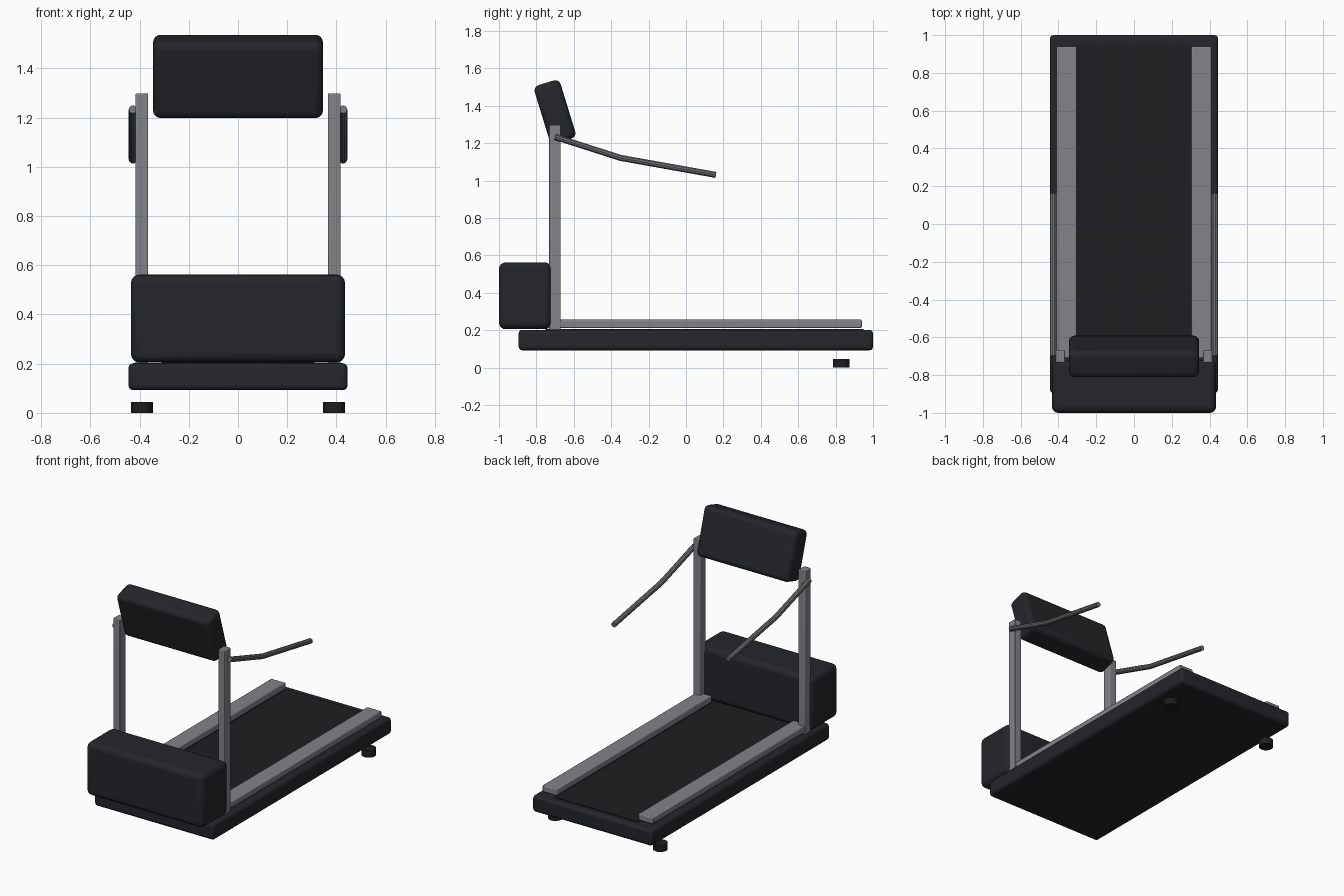
import bpy, math
from mathutils import Vector

if "Cube" in bpy.data.objects:
    bpy.data.objects.remove(bpy.data.objects["Cube"])


def material(name, rgb):
    m = bpy.data.materials.new(name)
    m.diffuse_color = (*rgb, 1)
    m.use_nodes = True
    m.node_tree.nodes["Principled BSDF"].inputs["Base Color"].default_value = m.diffuse_color
    return m


DARK = material("dark_plastic", (0.018, 0.019, 0.023))
BELT = material("belt_rubber", (0.012, 0.013, 0.014))
STEEL = material("grey_metal", (0.22, 0.23, 0.25))
TUBE = material("tube_metal", (0.16, 0.165, 0.18))


def box(name, lo, hi, mat, bevel=0.0, segments=3, tilt=0.0):
    lo, hi = Vector(lo), Vector(hi)
    bpy.ops.mesh.primitive_cube_add(size=1, location=(lo + hi) / 2)
    ob = bpy.context.object
    ob.name = name
    ob.scale = hi - lo
    bpy.ops.object.transform_apply(location=False, rotation=False, scale=True)
    ob.rotation_euler.x = tilt
    ob.data.materials.append(mat)
    if bevel:
        b = ob.modifiers.new("bevel", 'BEVEL')
        b.width = bevel
        b.segments = segments
        bpy.ops.object.shade_smooth_by_angle(angle=math.radians(35))
    return ob


def tube(name, points, radius, mat):
    cu = bpy.data.curves.new(name, 'CURVE')
    cu.dimensions = '3D'
    cu.bevel_depth = radius
    cu.bevel_resolution = 3
    cu.use_fill_caps = True
    sp = cu.splines.new('POLY')
    sp.points.add(len(points) - 1)
    for p, co in zip(sp.points, points):
        p.co = (*co, 1)
    ob = bpy.data.objects.new(name, cu)
    bpy.context.collection.objects.link(ob)
    cu.materials.append(mat)
    # turn the curve into a mesh tube
    bpy.ops.object.select_all(action='DESELECT')
    ob.select_set(True)
    bpy.context.view_layer.objects.active = ob
    bpy.ops.object.convert(target='MESH')
    bpy.ops.object.shade_smooth_by_angle(angle=math.radians(35))


# deck, belt and motor cover
box("deck", (-0.445, -0.895, 0.092), (0.445, 1.0, 0.202), DARK, 0.02)
box("running_belt", (-0.31, -0.75, 0.19), (0.31, 0.95, 0.207), BELT)
box("motor_cover", (-0.435, -1.0, 0.205), (0.435, -0.72, 0.562), DARK, 0.035, 4)

# tilted console
box("console", (-0.345, -0.773, 1.2045), (0.345, -0.628, 1.5295), DARK,
    0.03, 4, math.radians(17))

# parts repeated on both sides
for side, s in (("right", 1), ("left", -1)):
    def span(a, b):
        return sorted((s * a, s * b))

    x0, x1 = span(0.303, 0.41)
    box("foot_rail_" + side, (x0, -0.71, 0.212), (x1, 0.94, 0.256), STEEL, 0.006, 2)
    x0, x1 = span(0.365, 0.416)
    box("upright_" + side, (x0, -0.733, 0.2), (x1, -0.67, 1.298), STEEL, 0.004, 2)
    tube("handrail_" + side,
         [(s * 0.427, -0.70, 1.233), (s * 0.427, -0.35, 1.121), (s * 0.427, 0.16, 1.03)],
         0.017, TUBE)
    bpy.ops.mesh.primitive_cylinder_add(vertices=20, radius=0.045, depth=0.045,
                                        location=(s * 0.39, 0.83, 0.0225))
    foot = bpy.context.object
    foot.name = "rear_foot_" + side
    foot.data.materials.append(BELT)
    bpy.ops.object.shade_smooth_by_angle(angle=math.radians(35))
